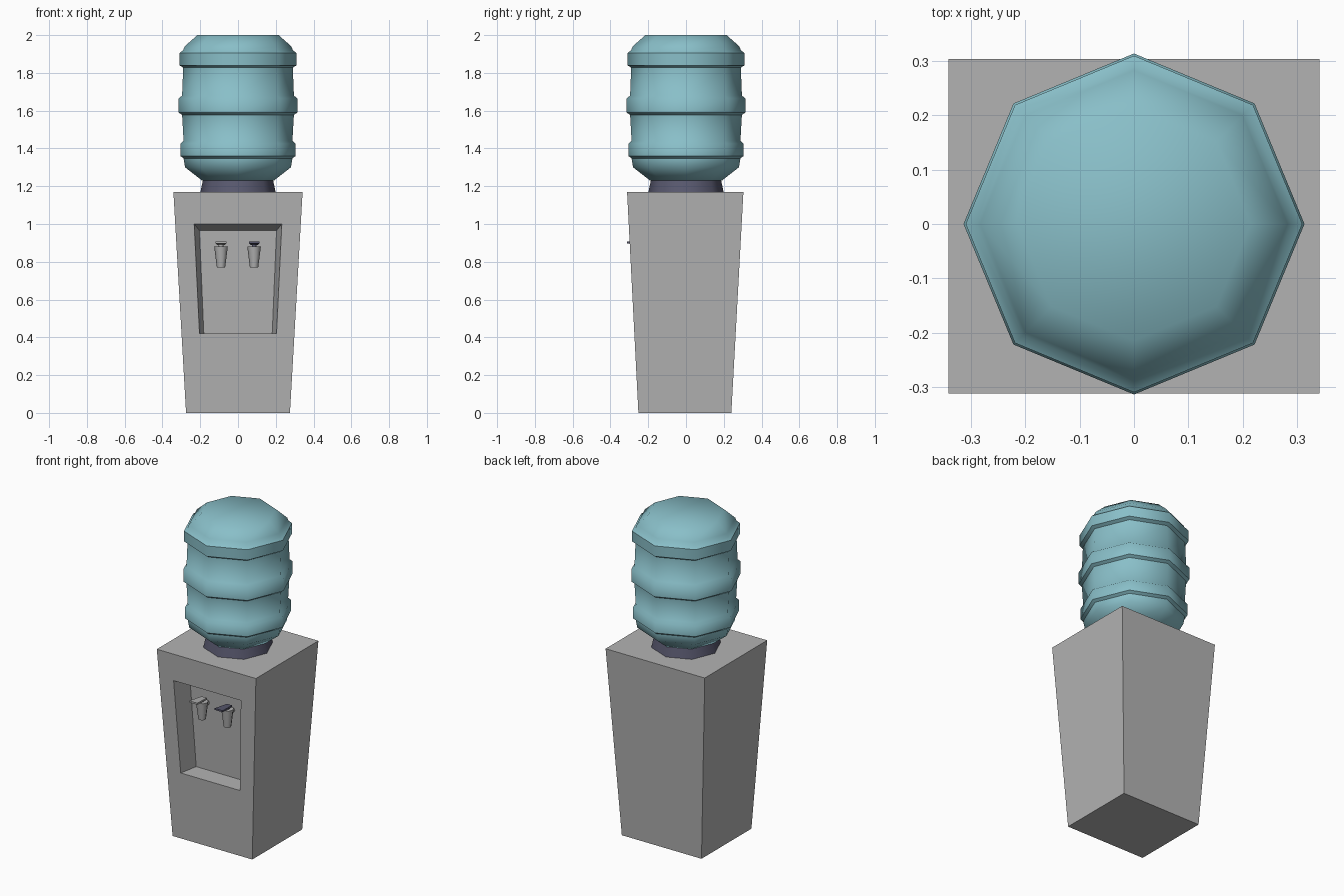
import bpy, bmesh, math

if "Cube" in bpy.data.objects:
    bpy.data.objects.remove(bpy.data.objects["Cube"])


def material(name, rgb):
    m = bpy.data.materials.new(name)
    m.use_nodes = True
    m.diffuse_color = (*rgb, 1)
    bsdf = next(n for n in m.node_tree.nodes if n.type == "BSDF_PRINCIPLED")
    bsdf.inputs["Base Color"].default_value = (*rgb, 1)
    return m


grey = material("cabinet grey", (0.45, 0.45, 0.45))
blue = material("bottle blue", (0.25, 0.52, 0.58))
dark = material("dark slate", (0.10, 0.10, 0.16))


def loft(name, rings, mat, smooth=None):
    """Skin a list of equal-sized point rings and cap both ends."""
    bm = bmesh.new()
    loops = [[bm.verts.new(p) for p in ring] for ring in rings]
    for a, b in zip(loops, loops[1:]):
        for i in range(len(a)):
            j = (i + 1) % len(a)
            bm.faces.new((a[i], a[j], b[j], b[i]))
    bm.faces.new(loops[0])
    bm.faces.new(loops[-1])
    bmesh.ops.recalc_face_normals(bm, faces=bm.faces)
    mesh = bpy.data.meshes.new(name)
    bm.to_mesh(mesh)
    bm.free()
    mesh.materials.append(mat)
    obj = bpy.data.objects.new(name, mesh)
    bpy.context.collection.objects.link(obj)
    if smooth:
        bpy.ops.object.select_all(action="DESELECT")
        obj.select_set(True)
        bpy.context.view_layer.objects.active = obj
        bpy.ops.object.shade_smooth_by_angle(angle=math.radians(smooth))
    return obj


def turned(name, profile, mat, x=0, y=0, sides=8, smooth=50):
    """Revolve (radius, z) pairs around a vertical axis."""
    angles = [math.tau * i / sides for i in range(sides)]
    rings = [[(x + r * math.cos(a), y + r * math.sin(a), z) for a in angles]
             for r, z in profile]
    return loft(name, rings, mat, smooth)


def front_y(z):
    return -0.252 - 0.060 * z / 1.17


def panel(low, high, half_low, half_high, y_low, y_high):
    """Upright trapezoid ring."""
    return [(-half_low, y_low, low), (half_low, y_low, low),
            (half_high, y_high, high), (-half_high, y_high, high)]


# Tapered cabinet, lofted from back to front and on into the tap recess
depth = 0.12
loft("cabinet", [
    panel(0, 1.17, 0.275, 0.342, 0.24, 0.304),
    panel(0, 1.17, 0.275, 0.342, front_y(0), front_y(1.17)),
    panel(0.42, 1.0, 0.204, 0.232, front_y(0.42), front_y(1.0)),
    panel(0.42, 0.965, 0.181, 0.204, front_y(0.42) + depth, front_y(0.965) + depth),
], grey)

# Collar holding the bottle
turned("bottle_collar", [(0.2, 1.165), (0.185, 1.235)], dark)

# Ribbed octagonal bottle
profile = [(0.19, 1.23), (0.28, 1.30), (0.288, 1.345)]
for low, high, rib, wall in ((1.36, 1.425, 0.305, 0.288),
                             (1.59, 1.665, 0.314, 0.296),
                             (1.84, 1.905, 0.31, 0.29)):
    profile += [(wall, low - 0.012), (rib, low), (rib, high), (wall, high + 0.015)]
profile += [(0.283, 1.94), (0.215, 2.0)]
turned("bottle", profile, blue)

# Two taps: cup, pipe to the recess wall, stem and push lever
for side, x, lever_mat in (("right", -0.09, grey), ("left", 0.085, dark)):
    y = -0.225
    turned(side + "_tap_cup", [(0.022, 0.77), (0.036, 0.88)], grey, x, y)
    turned(side + "_tap_stem", [(0.012, 0.875), (0.012, 0.895)], lever_mat, x, y)
    loft(side + "_tap_pipe", [
        [(x + 0.016 * math.cos(math.tau * i / 8), end,
          0.855 + 0.016 * math.sin(math.tau * i / 8)) for i in range(8)]
        for end in (y, -0.16)], grey, 50)
    loft(side + "_tap_lever", [
        [(x - w, ly, z), (x + w, ly, z), (x + w, ly, z + 0.01), (x - w, ly, z + 0.01)]
        for w, ly, z in ((0.028, -0.312, 0.898), (0.018, -0.205, 0.888))], lever_mat)
